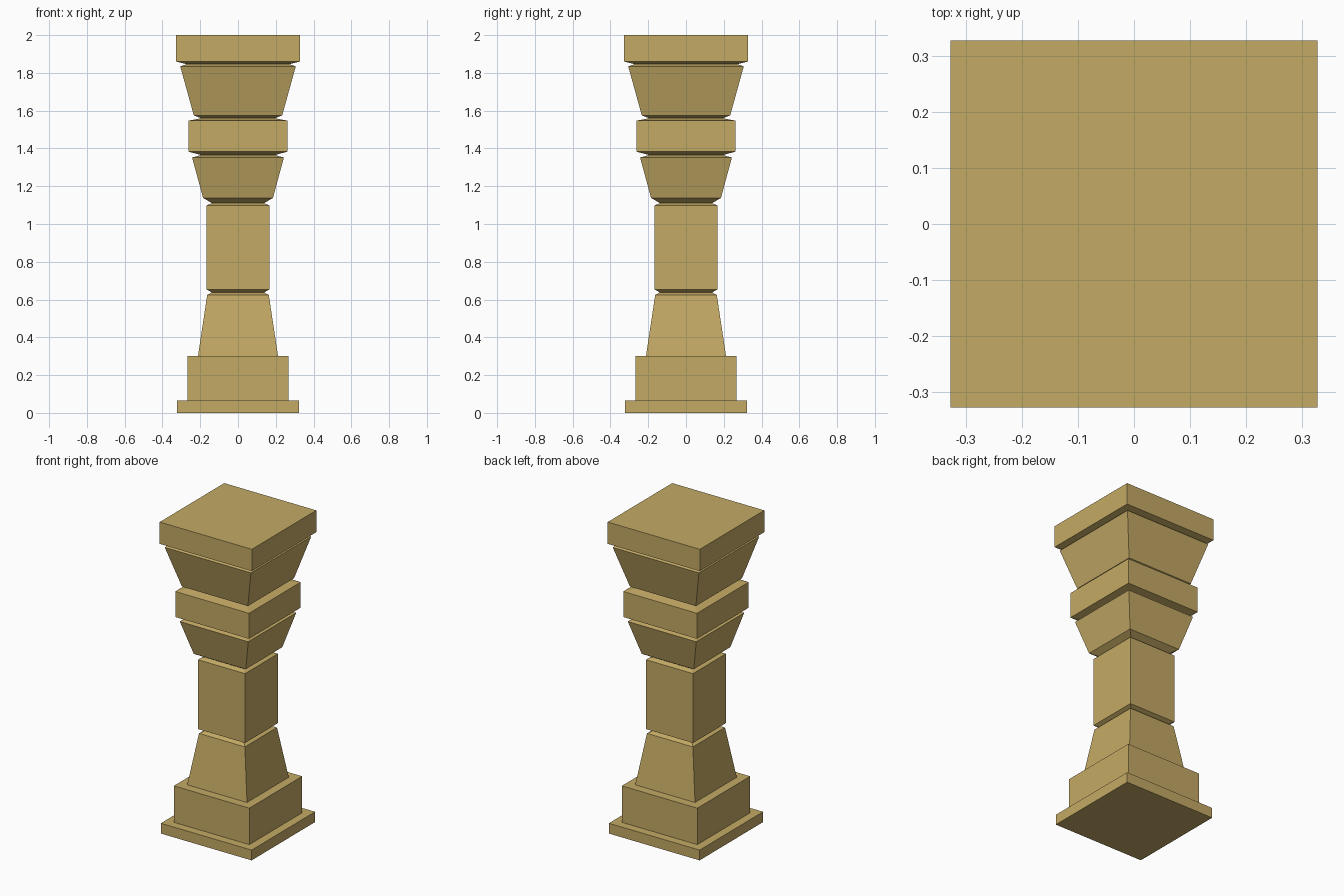
import bpy
import bmesh

if "Cube" in bpy.data.objects:
    bpy.data.objects.remove(bpy.data.objects["Cube"])

stone = bpy.data.materials.new("sandstone")
stone.diffuse_color = (0.55, 0.40, 0.13, 1)
stone.use_nodes = True
stone.node_tree.nodes["Principled BSDF"].inputs["Base Color"].default_value = stone.diffuse_color


def square_loft(name, profile, cap_bottom=False, cap_top=False):
    """Loft square rings given as (half width, height)."""
    bm = bmesh.new()
    rings = [[bm.verts.new((sx * w, sy * w, z))
              for sx, sy in ((-1, -1), (1, -1), (1, 1), (-1, 1))]
             for w, z in profile]
    for low, high in zip(rings, rings[1:]):
        for i in range(4):
            j = (i + 1) % 4
            bm.faces.new((low[i], low[j], high[j], high[i]))
    if cap_bottom:
        bm.faces.new(rings[0][::-1])
    if cap_top:
        bm.faces.new(rings[-1])
    mesh = bpy.data.meshes.new(name)
    bm.to_mesh(mesh)
    bm.free()
    mesh.materials.append(stone)
    obj = bpy.data.objects.new(name, mesh)
    bpy.context.collection.objects.link(obj)
    return obj


# Parts meet at the narrow necks, so only the outer ends are capped
lower_neck = (0.138, 0.638)
shaft_neck = (0.138, 1.11)
collar_neck = (0.195, 1.56)

# Stepped plinth with tapered foot
square_loft("base", [
    (0.322, 0), (0.322, 0.066), (0.268, 0.066), (0.268, 0.30),
    (0.212, 0.30), (0.163, 0.625), lower_neck], cap_bottom=True)

# Straight shaft
square_loft("shaft", [
    lower_neck, (0.167, 0.653), (0.167, 1.098), shaft_neck])

# Flared lower capital and its collar block
square_loft("lower_capital", [
    shaft_neck, (0.185, 1.138), (0.243, 1.352), (0.195, 1.365),
    (0.262, 1.383), (0.262, 1.547), collar_neck])

# Flared upper capital and the top slab
square_loft("upper_capital", [
    collar_neck, (0.234, 1.575), (0.306, 1.835), (0.272, 1.846),
    (0.327, 1.86), (0.327, 2.0)], cap_top=True)
